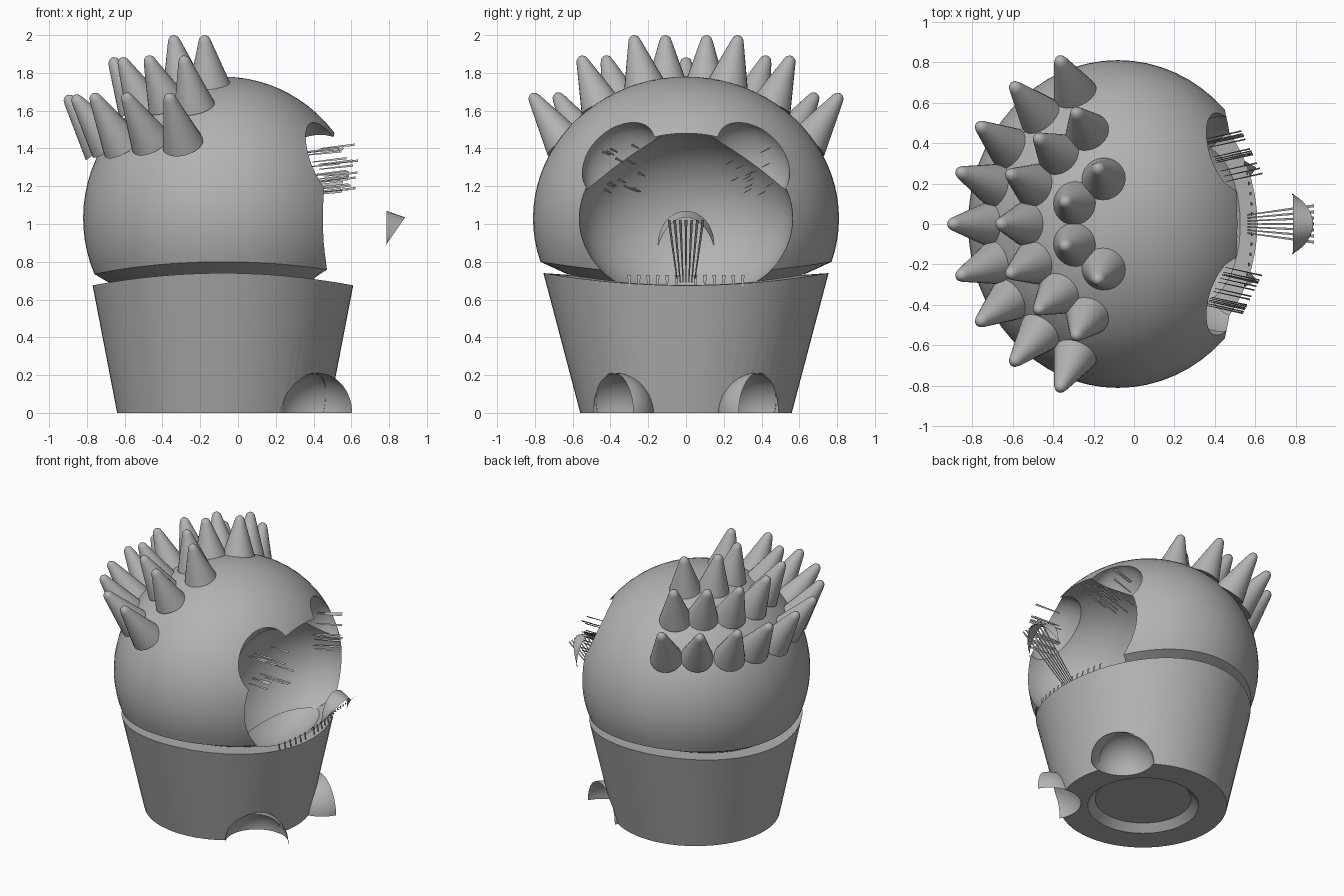
import bpy, bmesh, math, random
from mathutils import Vector

if "Cube" in bpy.data.objects:
    bpy.data.objects.remove(bpy.data.objects["Cube"], do_unlink=True)
random.seed(4)

grey = bpy.data.materials.new("plain grey")
grey.use_nodes = True
grey.diffuse_color = (0.45, 0.45, 0.45, 1)
grey.node_tree.nodes["Principled BSDF"].inputs["Base Color"].default_value = (0.45, 0.45, 0.45, 1)

CX = -0.08                       # shared axis of pot and head
HEAD_Z, HEAD_R = 1.03, Vector((0.74, 0.81, 0.75))


def add_mesh(name, bm, smooth=True):
    mesh = bpy.data.meshes.new(name)
    bm.to_mesh(mesh)
    bm.free()
    mesh.materials.append(grey)
    obj = bpy.data.objects.new(name, mesh)
    bpy.context.collection.objects.link(obj)
    if smooth:
        shade(obj)
    return obj


def activate(obj):
    bpy.ops.object.select_all(action='DESELECT')
    obj.select_set(True)
    bpy.context.view_layer.objects.active = obj


def shade(obj, angle=35):
    activate(obj)
    bpy.ops.object.shade_smooth_by_angle(angle=math.radians(angle))


def loft(name, rings, bottom, top):
    """Closed solid through rings of points, with a fan at each end."""
    bm = bmesh.new()
    loops = [[bm.verts.new(p) for p in ring] for ring in rings]
    n = len(loops[0])
    for a, b in zip(loops, loops[1:]):
        for i in range(n):
            j = (i + 1) % n
            bm.faces.new((a[i], a[j], b[j], b[i]))
    for loop, tip in ((loops[0], bottom), (loops[-1], top)):
        v = bm.verts.new(tip)
        for i in range(n):
            bm.faces.new((v, loop[i], loop[(i + 1) % n]))
    bmesh.ops.recalc_face_normals(bm, faces=bm.faces)
    return add_mesh(name, bm)


def ring(rx, ry, z, rise=0.0, n=64):
    """Ellipse about the shared axis that lifts towards both y sides."""
    angles = [2 * math.pi * i / n for i in range(n)]
    return [(CX + rx * math.cos(a), ry * math.sin(a), z + rise * math.sin(a) ** 2) for a in angles]


def ellipsoid(name, center, radii):
    bm = bmesh.new()
    bmesh.ops.create_uvsphere(bm, u_segments=64, v_segments=40, radius=1)
    bmesh.ops.scale(bm, vec=radii, verts=bm.verts)
    bmesh.ops.translate(bm, vec=center, verts=bm.verts)
    return add_mesh(name, bm)


def carve(target, cutters):
    for cutter in cutters:
        mod = target.modifiers.new("carve", 'BOOLEAN')
        mod.operation, mod.solver, mod.object = 'DIFFERENCE', 'EXACT', cutter
        activate(target)
        bpy.ops.object.modifier_apply(modifier=mod.name)
    shade(target, 18)


# Pot with a saddle-shaped rim and a shallow recess underneath
pot = loft("pot", [ring(0.32, 0.32, 0.05), ring(0.37, 0.37, 0), ring(0.56, 0.56, 0),
                   ring(0.69, 0.755, 0.675, 0.065)], (CX, 0, 0.05), (CX, 0, 0.69))

# Head: ellipsoid with a saddle-shaped lower edge and an undercut going into the pot
head_rings = [ring(0.57, 0.63, 0.67, 0.065)]
steps = 24
for k in range(steps):
    t = k / steps
    loop = []
    for i in range(64):
        a = 2 * math.pi * i / 64
        low = math.asin((0.735 + 0.065 * math.sin(a) ** 2 - HEAD_Z) / HEAD_R.z)
        lat = low + (math.pi / 2 - low) * t
        loop.append((CX + HEAD_R.x * math.cos(lat) * math.cos(a),
                     HEAD_R.y * math.cos(lat) * math.sin(a), HEAD_Z + HEAD_R.z * math.sin(lat)))
    head_rings.append(loop)
head = loft("head", head_rings, (CX, 0, 0.67), (CX, 0, HEAD_Z + HEAD_R.z))

# Hollow face, eye sockets, hollow behind the rim and foot notches
face = ellipsoid("face_cutter", (0.45, 0, 1.03), (0.43, 0.565, 0.455))
eyes = [ellipsoid("eye_cutter", (0.42, s * 0.3, 1.285), (0.17, 0.25, 0.255)) for s in (-1, 1)]
chin = ellipsoid("chin_cutter", (0.33, 0, 1.03), (0.31, 0.565, 0.455))
feet = [ellipsoid("foot_cutter", (0.418, s * 0.38, 0), (0.21, 0.21, 0.207)) for s in (-1, 1)]
carve(head, [face] + eyes)
carve(pot, [chin] + feet)
for cutter in [face, chin] + eyes + feet:
    bpy.data.objects.remove(cutter, do_unlink=True)

# Feet: hollow half domes, open diagonally towards the outer front
for s, side in ((-1, "right"), (1, "left")):
    bm = bmesh.new()
    bmesh.ops.create_uvsphere(bm, u_segments=48, v_segments=32, radius=0.212)
    bmesh.ops.translate(bm, vec=(0.418, s * 0.38, 0), verts=bm.verts)
    for co, no in (((0, 0, 0), (0, 0, -1)), ((0.42, s * 0.385, 0), (0.5, s * 0.87, 0))):
        bmesh.ops.bisect_plane(bm, geom=bm.verts[:] + bm.edges[:] + bm.faces[:],
                               plane_co=co, plane_no=no, clear_outer=True)
    add_mesh("foot_" + side, bm)

# Spines: base x, base y, tip x, tip y, tip z (mirrored across y)
spines = [
    (-0.15, 0.22, -0.18, 0.28, 2.0), (-0.29, 0.10, -0.345, 0.11, 2.0),
    (-0.23, 0.45, -0.29, 0.56, 1.89), (-0.37, 0.34, -0.48, 0.43, 1.89),
    (-0.49, 0.19, -0.62, 0.25, 1.88), (-0.53, 0, -0.67, 0, 1.88),
    (-0.29, 0.64, -0.37, 0.82, 1.69), (-0.46, 0.53, -0.60, 0.69, 1.69),
    (-0.61, 0.37, -0.77, 0.49, 1.69), (-0.68, 0.19, -0.87, 0.26, 1.68),
    (-0.715, 0, -0.91, 0, 1.68)]
profile = [(0.11, 0), (0.034, -0.035), (0.026, -0.014), (0.012, -0.003)]


def spine(base, tip):
    axis = tip - base
    turn = Vector((0, 0, 1)).rotation_difference(axis)
    rings = []
    for r, drop in profile:
        h = axis.length + drop if drop else 0
        rings.append([base + turn @ Vector((r * math.cos(a), r * math.sin(a), h))
                      for a in (2 * math.pi * i / 24 for i in range(24))])
    loft("spine", rings, base, tip)


for bx, by, tx, ty, tz in spines:
    up = 1 - ((bx - CX) / HEAD_R.x) ** 2 - (by / HEAD_R.y) ** 2
    bz = HEAD_Z + HEAD_R.z * math.sqrt(up) - 0.015
    for s in ((1, -1) if by else (1,)):
        spine(Vector((bx, s * by, bz)), Vector((tx, s * ty, tz)))

# Nose: crescent-shaped cap floating in front of the face
bm = bmesh.new()
pairs = []
for i in range(21):
    a = math.pi * i / 20
    c, h = math.cos(a), math.sin(a)
    pairs.append((bm.verts.new((0.785, 0.15 * c, 0.89 + 0.18 * h)),
                  bm.verts.new((0.78 + 0.105 * h, 0.145 * c - 0.03 * c * h, 0.885 + 0.15 * h))))
for (a, b), (c, d) in zip(pairs, pairs[1:]):
    bm.faces.new((a, b, d, c))
add_mesh("nose_cap", bm)


# Thin slivers at the nose, eyes and chin
def sliver(bm, a, b, width):
    a, b, w = Vector(a), Vector(b), Vector(width)
    bm.faces.new([bm.verts.new(p) for p in (a - w * 0.4, b - w, b + w, a + w * 0.4)])


bm = bmesh.new()
for i in range(7):
    y = -0.09 + 0.03 * i
    sliver(bm, (0.56, y * 0.5, 0.69), (0.89, y, 1.02), (0, 0.007, 0))
for s in (-1, 1):
    for i in range(14):
        y, z = random.uniform(0.2, 0.42), random.uniform(1.14, 1.42)
        x = 0.64 - 0.5 * y
        sliver(bm, (x - 0.08, s * y, z), (x + 0.1, s * (y + 0.04), z + 0.02), (0, 0.004, 0.006))
    for i in range(6):
        y = 0.05 + 0.05 * i
        x = 0.59 - 0.4 * y * y
        sliver(bm, (x, s * y, 0.67), (x - 0.01, s * y, 0.73), (0, 0.01, 0))
add_mesh("slivers", bm, False)
